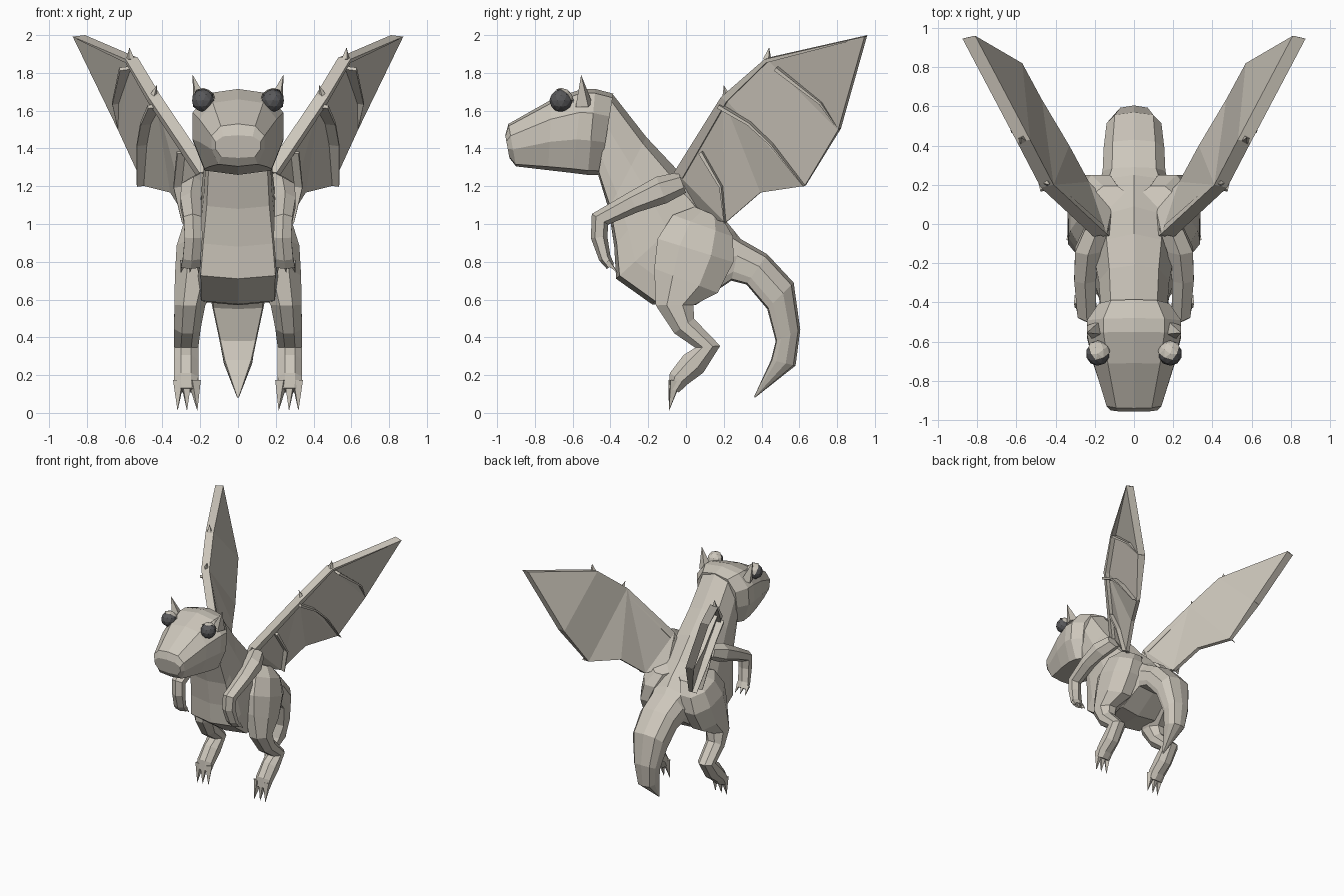
import bpy, bmesh, math
from mathutils import Vector as V

old = bpy.data.objects.get("Cube")
if old:
    bpy.data.objects.remove(old, do_unlink=True)


def material(name, rgb):
    m = bpy.data.materials.new(name)
    m.use_nodes = True
    m.diffuse_color = (*rgb, 1)
    m.node_tree.nodes["Principled BSDF"].inputs["Base Color"].default_value = (*rgb, 1)
    return m


HIDE = material("stone grey hide", (0.61, 0.57, 0.50))
DARK = material("dark grey eye", (0.10, 0.10, 0.105))


def finish(name, bm, mat=HIDE, mirror=False):
    bmesh.ops.recalc_face_normals(bm, faces=bm.faces)
    mesh = bpy.data.meshes.new(name)
    bm.to_mesh(mesh)
    bm.free()
    mesh.materials.append(mat)
    ob = bpy.data.objects.new(name, mesh)
    bpy.context.collection.objects.link(ob)
    if mirror:
        ob.modifiers.new("Mirror", "MIRROR").use_mirror_merge = False
    return ob


def loft(bm, rings):
    """Skin a list of equal closed rings and cap both ends."""
    rings = [[bm.verts.new(p) for p in r] for r in rings]
    n = len(rings[0])
    for a, b in zip(rings, rings[1:]):
        for i in range(n):
            j = (i + 1) % n
            bm.faces.new((a[i], a[j], b[j], b[i]))
    bm.faces.new(rings[0])
    bm.faces.new(rings[-1])


def spine_rings(sections, profile):
    """Each section: top (y, z), bottom (y, z), half width."""
    rings = []
    for ty, tz, by, bz, w in sections:
        top, low = V((0, ty, tz)), V((0, by, bz))
        half = [top.lerp(low, t) + V((w * f, 0, 0)) for t, f in profile]
        rings.append(half + [V((-p.x, p.y, p.z)) for p in reversed(half[1:-1])])
    return rings


def limb_rings(path, sides=8):
    """Each path point: x, y, z, half width, half depth."""
    pts = [V(p[:3]) for p in path]
    rings = []
    for i, (p, q) in enumerate(zip(pts, path)):
        t = V((0, 0, 0))
        if i:
            t += (p - pts[i - 1]).normalized()
        if i < len(pts) - 1:
            t += (pts[i + 1] - p).normalized()
        across = V((1, 0, 0))
        depth = across.cross(t).normalized()
        ring = []
        for k in range(sides):
            a = math.tau * (k + 0.5) / sides
            s = 1 / math.cos(math.pi / sides)
            ring.append(p + across * q[3] * s * math.cos(a) + depth * q[4] * s * math.sin(a))
        rings.append(ring)
    return rings


def spike(bm, base, tip, r):
    base, tip = V(base), V(tip)
    rot = (tip - base).to_track_quat('Z', 'Y')
    ring = [bm.verts.new(base + rot @ V((r * math.cos(a), r * math.sin(a), 0)))
            for a in (math.pi / 4 + k * math.pi / 2 for k in range(4))]
    top = bm.verts.new(tip)
    bm.faces.new(ring)
    for i in range(4):
        bm.faces.new((ring[i], ring[(i + 1) % 4], top))


# Neck, torso and tail in one skin
bm = bmesh.new()
loft(bm, spine_rings([
    (-.39, 1.69, -.465, 1.26, .17),
    (-.21, 1.46, -.41, 1.08, .18),
    (-.05, 1.29, -.38, .88, .20),
    (.09, 1.13, -.37, .71, .215),
    (.20, 1.03, -.18, .575, .21),
    (.25, .97, .05, .57, .185),
    (.29, .92, .24, .70, .16),
    (.43, .84, .32, .68, .155),
    (.57, .69, .43, .55, .14),
    (.605, .44, .475, .38, .10),
    (.58, .25, .45, .28, .075),
    (.365, .08, .36, .085, .005),
], [(0, 0), (.09, .70), (.4, 1), (.78, 1), (.96, .92), (1, 0)]))
finish("body_and_tail", bm)

# Head
bm = bmesh.new()
loft(bm, spine_rings([
    (-.957, 1.47, -.935, 1.35, .12),
    (-.94, 1.53, -.90, 1.305, .14),
    (-.71, 1.66, -.73, 1.285, .205),
    (-.55, 1.715, -.60, 1.27, .24),
    (-.48, 1.715, -.52, 1.26, .24),
    (-.385, 1.69, -.455, 1.26, .18),
], [(0, 0), (.05, .65), (.28, 1), (.6, 1), (.95, .74), (1, 0)]))
finish("head", bm)

# Eyes with lids over the upper back
EYE = V((.185, -.662, 1.653))
bm = bmesh.new()
bmesh.ops.create_icosphere(bm, subdivisions=2, radius=.061)
bmesh.ops.translate(bm, verts=bm.verts, vec=EYE)
finish("eyes", bm, DARK, True)

bm = bmesh.new()
bmesh.ops.create_icosphere(bm, subdivisions=2, radius=.068)
axis = V((-.25, .66, .7)).normalized()
bmesh.ops.delete(bm, geom=[f for f in bm.faces if f.calc_center_median().normalized().dot(axis) < .45],
                 context='FACES')
bmesh.ops.translate(bm, verts=bm.verts, vec=EYE)
finish("eyelids", bm, HIDE, True)

# Ears
bm = bmesh.new()
spike(bm, (.195, -.54, 1.63), (.24, -.555, 1.79), .05)
finish("ears", bm, HIDE, True)

# Arms with three fingers each
bm = bmesh.new()
loft(bm, limb_rings([
    (.19, -.02, 1.22, .06, .05),
    (.235, -.13, 1.18, .065, .065),
    (.25, -.28, 1.115, .055, .05),
    (.24, -.455, 1.025, .048, .045),
    (.235, -.46, .93, .047, .038),
    (.245, -.43, .82, .047, .028),
    (.25, -.40, .775, .05, .02),
], 6))
for d in (-.04, 0, .04):
    spike(bm, (.25 + d, -.415, .80), (.255 + d * 1.2, -.36, .74), .02)
finish("arms", bm, HIDE, True)

# Legs with three toes each
bm = bmesh.new()
loft(bm, limb_rings([
    (.12, .12, 1.06, .09, .08),
    (.17, .09, .99, .115, .17),
    (.205, .05, .86, .12, .21),
    (.222, .0, .70, .112, .18),
    (.255, -.06, .57, .082, .10),
    (.268, -.01, .46, .07, .065),
    (.275, .115, .35, .065, .066),
    (.275, .04, .26, .065, .07),
    (.275, -.04, .18, .065, .055),
    (.275, -.065, .12, .06, .03),
]))
for d in (-.055, 0, .05):
    spike(bm, (.275 + d * .8, -.06, .17), (.27 + d, -.09, .01), .036)
finish("legs", bm, HIDE, True)

# Wing outline on its inner face: leading edge, trailing edge, and roots inside the back
DEPTH = V((.065, -.015, -.008))
lead = [V(p) for p in ((.14, -.05, 1.28), (.41, .20, 1.68), (.53, .43, 1.88), (.81, .96, 2.0))]
trail = [V(p) for p in ((.23, .215, 1.01), (.33, .40, 1.17), (.47, .635, 1.205), (.57, .82, 1.505))]
roots = [V((.11, .09, 1.05)), V((.11, -.07, 1.19))]

# Webbing between the finger bones, rising to full depth at the tip edge
bm = bmesh.new()
a = [bm.verts.new(p) for p in lead]
b = [bm.verts.new(p) for p in trail]
r = [bm.verts.new(p) for p in roots]
for face in ((a[0], b[0], r[0]), (a[0], r[0], r[1]), (a[0], a[1], b[0]), (a[1], b[1], b[0]),
             (a[1], b[2], b[1]), (a[1], a[2], b[3], b[2]), (a[2], a[3], b[3])):
    bm.faces.new(face)
web = bmesh.ops.extrude_face_region(bm, geom=bm.faces[:])["geom"]
for v in web:
    if isinstance(v, bmesh.types.BMVert):
        at_tip = v.co.y > .8
        v.co += DEPTH * (1 if at_tip else .45)
finish("wing_webbing", bm, HIDE, True)


def bar(bm, path, start, end):
    """Flat tapering strip along a path, standing proud of the webbing."""
    rings = []
    last = len(path) - 1
    for i, p in enumerate(path):
        t = path[min(i + 1, last)] - path[max(i - 1, 0)]
        side = t.cross(DEPTH).normalized() * (start + (end - start) * i / last)
        low = p + DEPTH * .1
        high = p + DEPTH
        rings.append([low, low + side, high + side, high])
    loft(bm, rings)


# Leading edge spar and finger bones
bm = bmesh.new()
bar(bm, lead, .055, .004)
bar(bm, [trail[0], V((.275, .19, 1.20)), V((.255, .08, 1.38))], .004, .02)
bar(bm, [trail[2], V((.47, .46, 1.42)), V((.45, .34, 1.53)), V((.41, .18, 1.62))], .004, .02)
bar(bm, [trail[3], V((.60, .72, 1.64)), V((.56, .48, 1.82))], .004, .02)
finish("wing_bones", bm, HIDE, True)

# Small claws on the leading edge joints
bm = bmesh.new()
spike(bm, (.45, .215, 1.67), (.43, .20, 1.735), .024)
spike(bm, (.57, .43, 1.87), (.575, .44, 1.935), .024)
finish("wing_claws", bm, HIDE, True)
